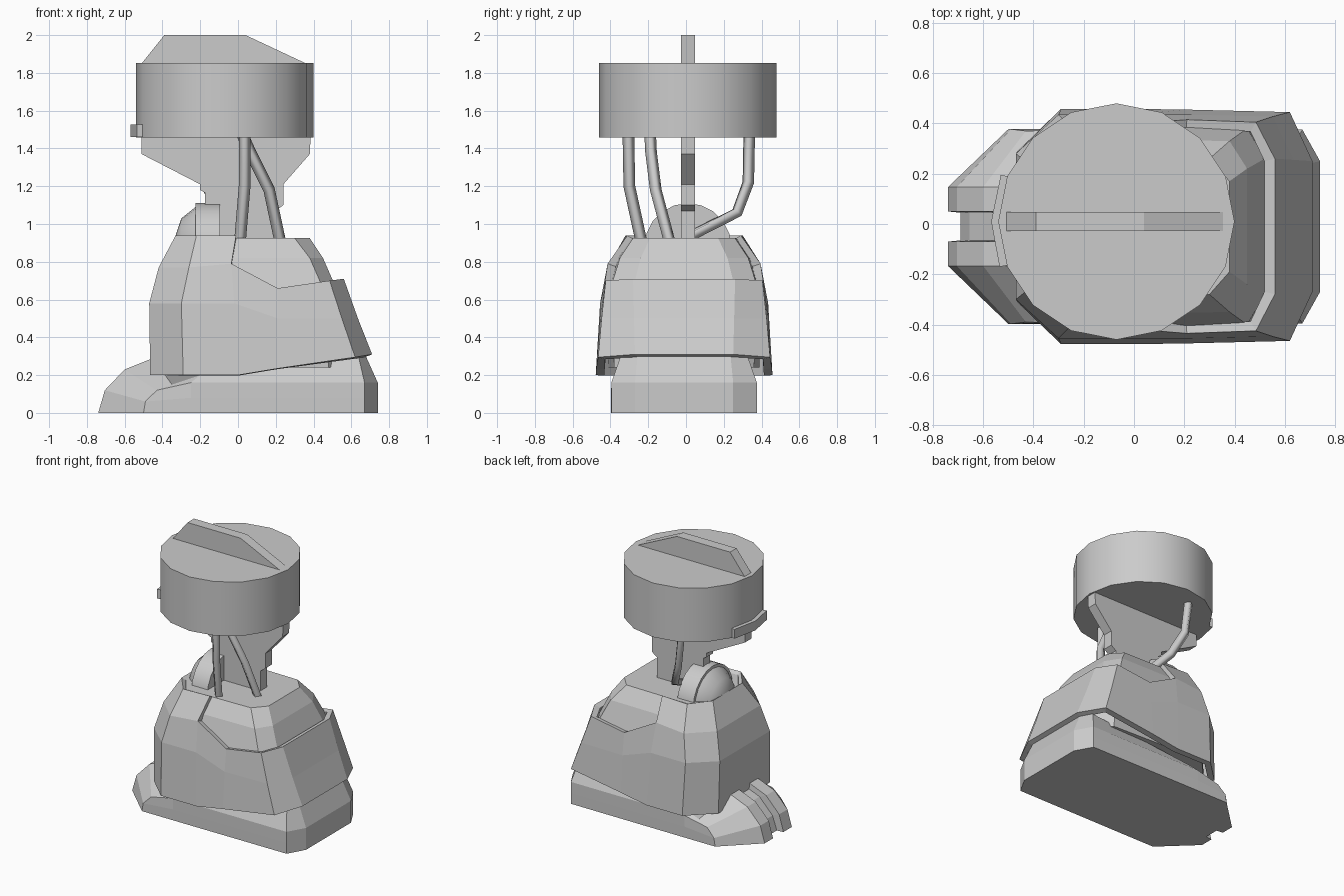
import bpy, bmesh, math
from mathutils import Matrix, Vector

if "Cube" in bpy.data.objects:
    bpy.data.objects.remove(bpy.data.objects["Cube"])


def finish(name, bm):
    bmesh.ops.recalc_face_normals(bm, faces=bm.faces[:])
    me = bpy.data.meshes.new(name)
    bm.to_mesh(me)
    bm.free()
    ob = bpy.data.objects.new(name, me)
    bpy.context.collection.objects.link(ob)
    return ob


def loft(name, half, cap=True, yc=-0.01):
    """Upright columns of points for one side, mirrored and joined into a ring."""
    bm = bmesh.new()
    cols = [[bm.verts.new((x, yc - y, z)) for x, y, z in c] for c in half]
    cols += [[bm.verts.new((x, yc + y, z)) for x, y, z in c] for c in reversed(half)]
    for a, b in zip(cols, cols[1:] + cols[:1]):
        for i in range(min(len(a), len(b)) - 1):
            bm.faces.new((a[i], b[i], b[i + 1], a[i + 1]))
    if cap:
        bm.faces.new([c[0] for c in cols])
        bm.faces.new([c[-1] for c in cols])
    return finish(name, bm)


def prism(name, pts, vec):
    """Flat outline pushed along a vector."""
    bm = bmesh.new()
    f = bm.faces.new([bm.verts.new(p) for p in pts])
    new = bmesh.ops.extrude_face_region(bm, geom=[f])["geom"]
    bmesh.ops.translate(bm, vec=vec, verts=[g for g in new if isinstance(g, bmesh.types.BMVert)])
    return finish(name, bm)


def smooth(ob, deg=30):
    bpy.ops.object.select_all(action="DESELECT")
    ob.select_set(True)
    bpy.context.view_layer.objects.active = ob
    bpy.ops.object.shade_smooth_by_angle(angle=math.radians(deg))


def strut(name, pts):
    cu = bpy.data.curves.new(name, "CURVE")
    cu.dimensions = "3D"
    cu.bevel_depth, cu.bevel_resolution, cu.use_fill_caps = 0.031, 0, True
    sp = cu.splines.new("POLY")
    sp.points.add(len(pts) - 1)
    for p, co in zip(sp.points, pts):
        p.co = (*co, 1)
    ob = bpy.data.objects.new(name, cu)
    bpy.context.collection.objects.link(ob)


# foot base with two toe ridges and a groove between them
nose = [(-.74, 0), (-.705, .12), (-.6, .23), (-.45, .29)]
loft("foot_base", [
    [(x + .05, .055, max(0, z - .02)) for x, z in nose],
    [(x, .06, z) for x, z in nose],
    [(x, .157, z) for x, z in nose],
    [(-.5, .387, 0), (-.49, .387, .06), (-.43, .38, .12), (-.35, .36, .15)],
    [(-.25, .387, 0), (-.25, .387, .08), (-.25, .385, .16), (-.2, .35, .2)],
    [(.67, .385, 0), (.67, .385, .08), (.67, .385, .16), (.64, .34, .29)],
    [(.74, .26, 0), (.74, .26, .08), (.74, .26, .16), (.65, .24, .36)],
])

# inner body
loft("inner_body", [
    [(-.41, .25, .24), (-.40, .25, .66), (-.36, .2, .82), (-.31, .15, .925)],
    [(-.27, .4, .24), (-.27, .4, .66), (-.25, .35, .82), (-.22, .28, .925)],
    [(.48, .37, .24), (.45, .39, .66), (.38, .34, .82), (.3, .27, .925)],
    [(.58, .25, .24), (.52, .27, .66), (.45, .23, .82), (.38, .18, .925)],
])

# outer armour shell, high at the left and cut low at the right
shell = loft("outer_shell", [
    [(-.465, .3, .2), (-.47, .29, .58), (-.42, .25, .77), (-.33, .17, .94)],
    [(-.29, .468, .2), (-.3, .445, .58), (-.26, .405, .77), (-.22, .31, .94)],
    [(0, .468, .2), (-.02, .445, .58), (-.035, .405, .79), (-.01, .3, .94)],
    [(.21, .465, .235), (.21, .445, .5), (.21, .425, .66)],
    [(.62, .455, .295), (.55, .437, .5), (.485, .415, .70)],
    [(.71, .26, .31), (.635, .265, .5), (.56, .27, .71)],
], cap=False)
mod = shell.modifiers.new("thickness", "SOLIDIFY")
mod.thickness, mod.offset = 0.045, -1

# flat neck plate and top fin
neck = [(-.51, 1.47), (-.51, 1.37), (-.2, 1.21), (-.2, 1.18), (-.175, 1.165), (-.175, .9),
        (.2, .9), (.2, 1.07), (.24, 1.1), (.24, 1.21), (.38, 1.37), (.385, 1.47)]
fin = [(-.51, 1.85), (-.39, 2.0), (.04, 2.0), (.36, 1.85)]
prism("neck_plate", [(x, -.027, z) for x, z in neck], (0, .075, 0))
prism("top_fin", [(x, -.027, z) for x, z in fin], (0, .075, 0))

# drum head
bm = bmesh.new()
bmesh.ops.create_cone(bm, cap_ends=True, segments=16, radius1=.47, radius2=.47, depth=.395,
                      matrix=Matrix.Translation((-.07, .01, 1.655)))
smooth(finish("drum_head", bm))

# bent grip on the drum
grip = [(-.53, .195), (-.568, .01), (-.535, -.17), (-.505, -.165), (-.536, .01), (-.502, .19)]
prism("drum_grip", [(x, y, 1.46) for x, y in grip], (0, 0, .068))

# round joint: profile turned about the x axis
bm = bmesh.new()
prof = [(-.095, 0), (-.095, .23), (-.225, .23), (-.225, .21), (-.3, .15), (-.33, .06), (-.335, 0)]
vs = [bm.verts.new((x, .01, .88 + r)) for x, r in prof]
es = [bm.edges.new(p) for p in zip(vs, vs[1:])]
bmesh.ops.spin(bm, geom=vs + es, cent=(0, .01, .88), axis=(1, 0, 0), angle=2 * math.pi, steps=20)
bmesh.ops.remove_doubles(bm, verts=bm.verts[:], dist=1e-4)
smooth(finish("round_joint", bm), 40)

# struts between body and drum
strut("front_strut", [(.035, -.305, 1.48), (.035, -.3, 1.2), (.01, -.235, .9)])
strut("middle_strut", [(.02, -.19, 1.48), (.065, -.185, 1.38), (.165, -.16, 1.18), (.225, -.085, .9)])
strut("rear_strut", [(-.2, .335, 1.48), (-.17, .33, 1.22), (-.1, .27, 1.06), (-.02, .03, .94)])
